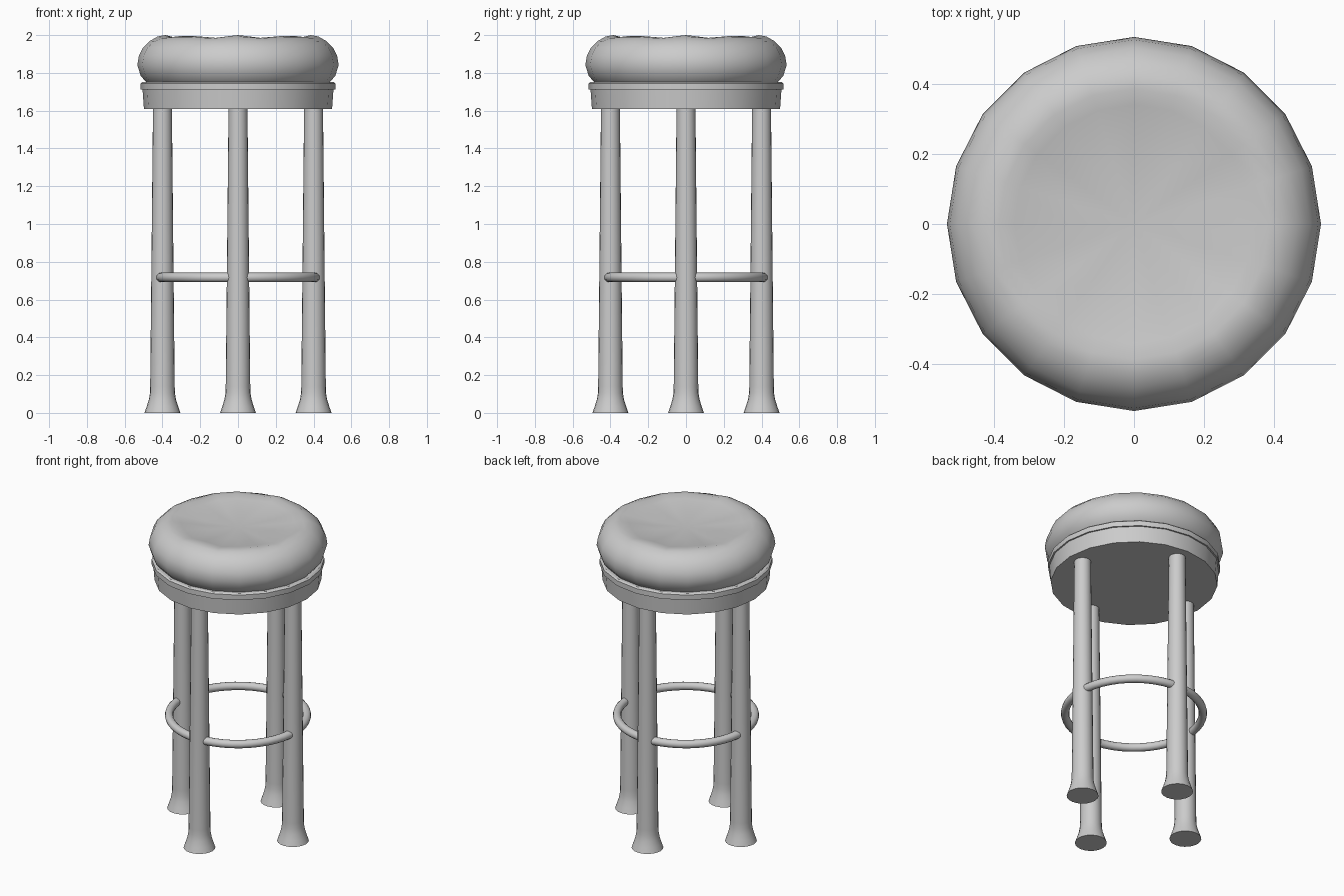
import bpy, bmesh
from math import sin, cos, pi, radians

if "Cube" in bpy.data.objects:
    bpy.data.objects.remove(bpy.data.objects["Cube"])


def lathe(name, profile, sides, centre=(0, 0), wave=0.0, angle=35):
    """Revolve (radius, z, wave weight) points; ends close to a flat cap or a pole."""
    bm = bmesh.new()
    rings = []
    for r, z, w in profile:
        if r == 0:
            rings.append([bm.verts.new((0, 0, z))])
            continue
        ring = []
        for i in range(sides):
            a = 2 * pi * i / sides
            dz = wave * w * (cos(12 * a) - 1) / 2
            ring.append(bm.verts.new((r * cos(a), r * sin(a), z + dz)))
        rings.append(ring)
    for lo, hi in zip(rings, rings[1:]):
        for i in range(sides):
            j = (i + 1) % sides
            if len(hi) == 1:
                bm.faces.new((lo[i], lo[j], hi[0]))
            else:
                bm.faces.new((lo[i], lo[j], hi[j], hi[i]))
    for ring in (rings[0], rings[-1]):
        if len(ring) > 1:
            bm.faces.new(ring)
    bmesh.ops.recalc_face_normals(bm, faces=bm.faces)
    me = bpy.data.meshes.new(name)
    bm.to_mesh(me)
    bm.free()
    ob = bpy.data.objects.new(name, me)
    bpy.context.collection.objects.link(ob)
    ob.location = (*centre, 0)
    smooth(ob, angle)
    return ob


def smooth(ob, angle):
    bpy.ops.object.select_all(action='DESELECT')
    ob.select_set(True)
    bpy.context.view_layer.objects.active = ob
    bpy.ops.object.shade_smooth_by_angle(angle=radians(angle))


# padded seat cushion with a gently rippled, dished top
lathe("seat_cushion", [
    (0.475, 1.74, 0), (0.49, 1.755, 0), (0.515, 1.785, 0), (0.533, 1.84, 0),
    (0.525, 1.89, 0), (0.502, 1.935, 0), (0.465, 1.97, 0.2), (0.425, 1.993, 0.7),
    (0.385, 2.0, 1), (0.34, 1.989, 0.9), (0.2, 1.97, 0.5), (0, 1.955, 0)],
    20, wave=0.016, angle=50)

# seat base band and its raised lip
lathe("seat_band", [(0.498, 1.61, 0), (0.506, 1.72, 0)], 20)
lathe("seat_lip", [(0.515, 1.712, 0), (0.515, 1.745, 0), (0.505, 1.752, 0)], 20)

# four round legs with flared feet
leg_profile = [(0.095, 0, 0), (0.083, 0.035, 0), (0.072, 0.07, 0), (0.066, 0.105, 0),
               (0.065, 0.14, 0), (0.059, 0.72, 0), (0.05, 1.62, 0)]
for name, pos in {"front_leg": (0, -0.4), "right_leg": (0.4, 0),
                  "back_leg": (0, 0.4), "left_leg": (-0.4, 0)}.items():
    lathe(name, leg_profile, 20, pos)

# foot rest ring
bpy.ops.mesh.primitive_torus_add(major_radius=0.411, minor_radius=0.025,
                                 major_segments=48, minor_segments=12,
                                 location=(0, 0, 0.717))
foot_ring = bpy.context.object
foot_ring.name = "foot_ring"
smooth(foot_ring, 40)
